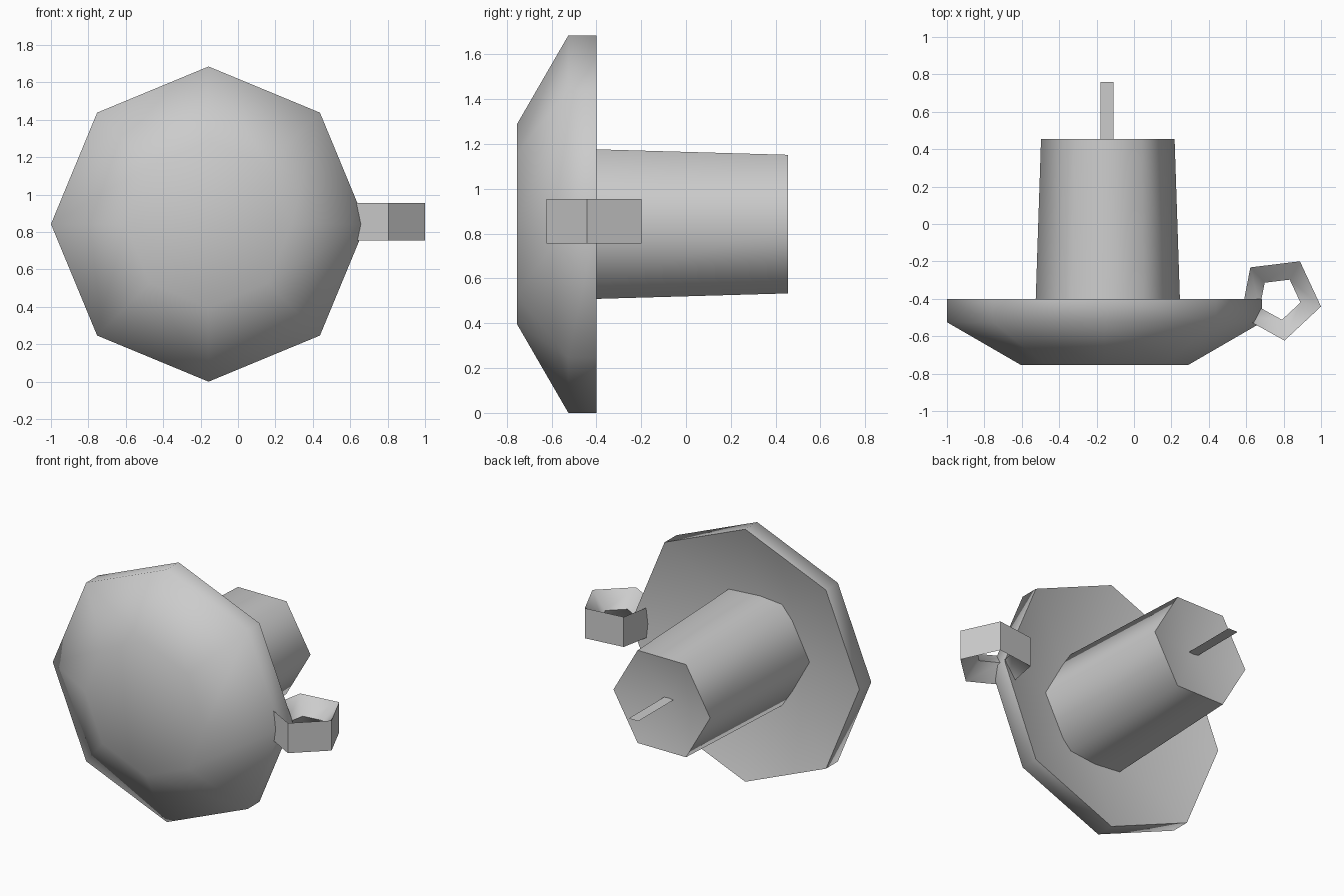
import bpy, bmesh
from math import cos, sin, pi, radians
from mathutils import Vector

cube = bpy.data.objects.get("Cube")
if cube:
    bpy.data.objects.remove(cube, do_unlink=True)

grey = bpy.data.materials.new("plain grey")
grey.use_nodes = True
colour = (0.6, 0.6, 0.6, 1)
grey.diffuse_color = colour
grey.node_tree.nodes["Principled BSDF"].inputs["Base Color"].default_value = colour


def finish(name, bm, recalc=True):
    if recalc:
        bmesh.ops.recalc_face_normals(bm, faces=bm.faces[:])
    mesh = bpy.data.meshes.new(name)
    bm.to_mesh(mesh)
    bm.free()
    mesh.materials.append(grey)
    obj = bpy.data.objects.new(name, mesh)
    bpy.context.collection.objects.link(obj)
    bpy.ops.object.select_all(action='DESELECT')
    obj.select_set(True)
    bpy.context.view_layer.objects.active = obj
    bpy.ops.object.shade_smooth_by_angle(angle=radians(65))
    return obj


def lathe(name, profile, sides, place, phase=0.0, closed=False):
    """Turn (radius, height) points round an axis; radius 0 makes a pole."""
    bm = bmesh.new()
    rings = []
    for r, h in profile:
        if r == 0:
            rings.append([bm.verts.new(place(0, 0, h))] * sides)
        else:
            angles = [phase + 2 * pi * i / sides for i in range(sides)]
            rings.append([bm.verts.new(place(r * cos(a), r * sin(a), h)) for a in angles])
    pairs = list(zip(rings, rings[1:]))
    if closed:
        pairs.append((rings[-1], rings[0]))
    for a, b in pairs:
        for i in range(sides):
            j = (i + 1) % sides
            corners = list(dict.fromkeys([a[i], a[j], b[j], b[i]]))
            bm.faces.new(corners)
    return finish(name, bm)


MID_Z = 0.8425


def along_y(cx):
    return lambda u, v, h: Vector((cx + u, h, MID_Z + v))


# Eight-sided dish with a shallow hollow facing the back
lathe("dish", [(0, -0.755), (0.445, -0.755), (0.8425, -0.525),
               (0.8425, -0.4), (0, -0.66)], 8, along_y(-0.1575))

# Six-sided tapered candle with a slightly sunken end
lathe("candle", [(0, -0.6), (0.392, -0.6), (0.357, 0.455), (0, 0.38)],
      6, along_y(-0.14))

# Five-sided finger ring with a triangular section
lathe("ring_handle", [(0.227, -0.1), (0.227, 0.1), (0.115, 0)], 5,
      lambda u, v, h: Vector((0.777 + u, -0.398 + v, 0.855 + h)),
      phase=radians(-11), closed=True)

# Flat strip of wick
bm = bmesh.new()
bm.faces.new([bm.verts.new((x, y, 0.853)) for x, y in
              ((-0.18, 0.37), (-0.11, 0.37), (-0.11, 0.76), (-0.18, 0.76))])
finish("wick", bm, recalc=False)
